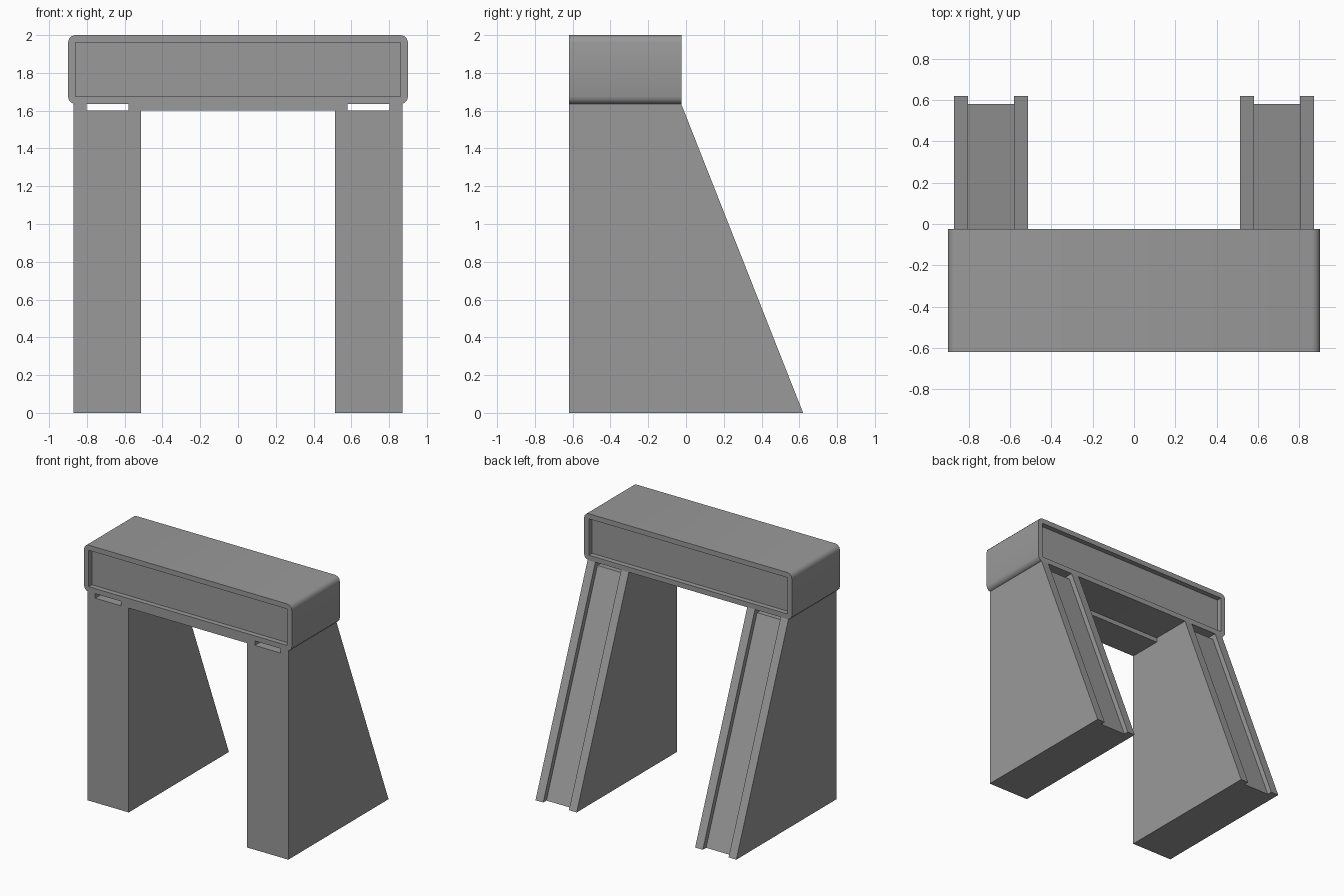
import bpy, bmesh, math

cube = bpy.data.objects.get("Cube")
if cube:
    bpy.data.objects.remove(cube, do_unlink=True)

grey = bpy.data.materials.new("plain grey")
grey.use_nodes = True
colour = (0.32, 0.32, 0.32, 1)
grey.diffuse_color = colour
grey.node_tree.nodes["Principled BSDF"].inputs["Base Color"].default_value = colour

FRONT, BEAM_BACK, FOOT_BACK = -0.62, -0.025, 0.62
BEAM_BOTTOM, TOP = 1.635, 2.0
SLOT_BOTTOM = 1.6
SLOPE = (FOOT_BACK - BEAM_BACK) / BEAM_BOTTOM


def finish(bm, name):
    """Turn a bmesh into a named grey object."""
    bmesh.ops.remove_doubles(bm, verts=bm.verts, dist=1e-5)
    bmesh.ops.recalc_face_normals(bm, faces=bm.faces)
    mesh = bpy.data.meshes.new(name)
    bm.to_mesh(mesh)
    bm.free()
    mesh.materials.append(grey)
    obj = bpy.data.objects.new(name, mesh)
    bpy.context.collection.objects.link(obj)
    return obj


def loft(bm, loops):
    """Skin a list of equal point loops and cap both ends."""
    rings = [[bm.verts.new(p) for p in loop] for loop in loops]
    for a, b in zip(rings, rings[1:]):
        for i in range(len(a)):
            j = (i + 1) % len(a)
            bm.faces.new((a[i], a[j], b[j], b[i]))
    bm.faces.new(rings[0])
    bm.faces.new(rings[-1])


def prism(name, profile, x0, x1):
    """Extrude a (y, z) side profile from x0 to x1."""
    bm = bmesh.new()
    loft(bm, [[(x, y, z) for y, z in profile] for x in (x0, x1)])
    return finish(bm, name)


def wedge(top, setback):
    """Side profile with an upright front and a sloping back."""
    foot = FOOT_BACK - setback
    return [(FRONT, 0), (foot, 0), (foot - SLOPE * top, top), (FRONT, top)]


# Legs: a low core between two raised rails, leaving a slot under the beam
for side, sign in (("left", 1), ("right", -1)):
    prism(f"{side}_leg_core", wedge(SLOT_BOTTOM, 0.04), sign * 0.58, sign * 0.803)
    prism(f"{side}_leg_inner_rail", wedge(BEAM_BOTTOM, 0), sign * 0.513, sign * 0.58)
    prism(f"{side}_leg_outer_rail", wedge(BEAM_BOTTOM, 0), sign * 0.803, sign * 0.87)

# Thin strip joining the legs under the front of the beam
strip_back = -0.35
prism("cross_strip", [(FRONT, SLOT_BOTTOM), (strip_back, SLOT_BOTTOM),
                      (strip_back, BEAM_BOTTOM), (FRONT, BEAM_BOTTOM)], -0.513, 0.513)

# Beam: rounded long edges, with a recessed panel in the front and back
radius, recess, segments = 0.04, 0.04, 3
cx = 0.9 - radius
low, high = BEAM_BOTTOM + radius, TOP - radius
outer, inner = [], []
for k, (x, z) in enumerate([(cx, high), (-cx, high), (-cx, low), (cx, low)]):
    for s in range(segments + 1):
        a = math.pi / 2 * (k + s / segments)
        outer.append((x + radius * math.cos(a), z + radius * math.sin(a)))
        inner.append((x, z))

steps = [(inner, FRONT + recess), (inner, FRONT), (outer, FRONT),
         (outer, BEAM_BACK), (inner, BEAM_BACK), (inner, BEAM_BACK - recess)]
bm = bmesh.new()
rings = []
for ring, y in steps:
    rings.append([(x, y, z) for x, z in ring])
# Collapsed corner points are shared, so build faces from distinct corners only
verts = {}


def vert(p):
    if p not in verts:
        verts[p] = bm.verts.new(p)
    return verts[p]


def face(points):
    distinct = list(dict.fromkeys(points))
    if len(distinct) > 2:
        bm.faces.new([vert(p) for p in distinct])


for a, b in zip(rings, rings[1:]):
    for i in range(len(a)):
        j = (i + 1) % len(a)
        face((a[i], a[j], b[j], b[i]))
face(rings[0])
face(rings[-1])
beam = finish(bm, "beam")

bpy.ops.object.select_all(action="DESELECT")
beam.select_set(True)
bpy.context.view_layer.objects.active = beam
bpy.ops.object.shade_smooth_by_angle(angle=math.radians(35))
